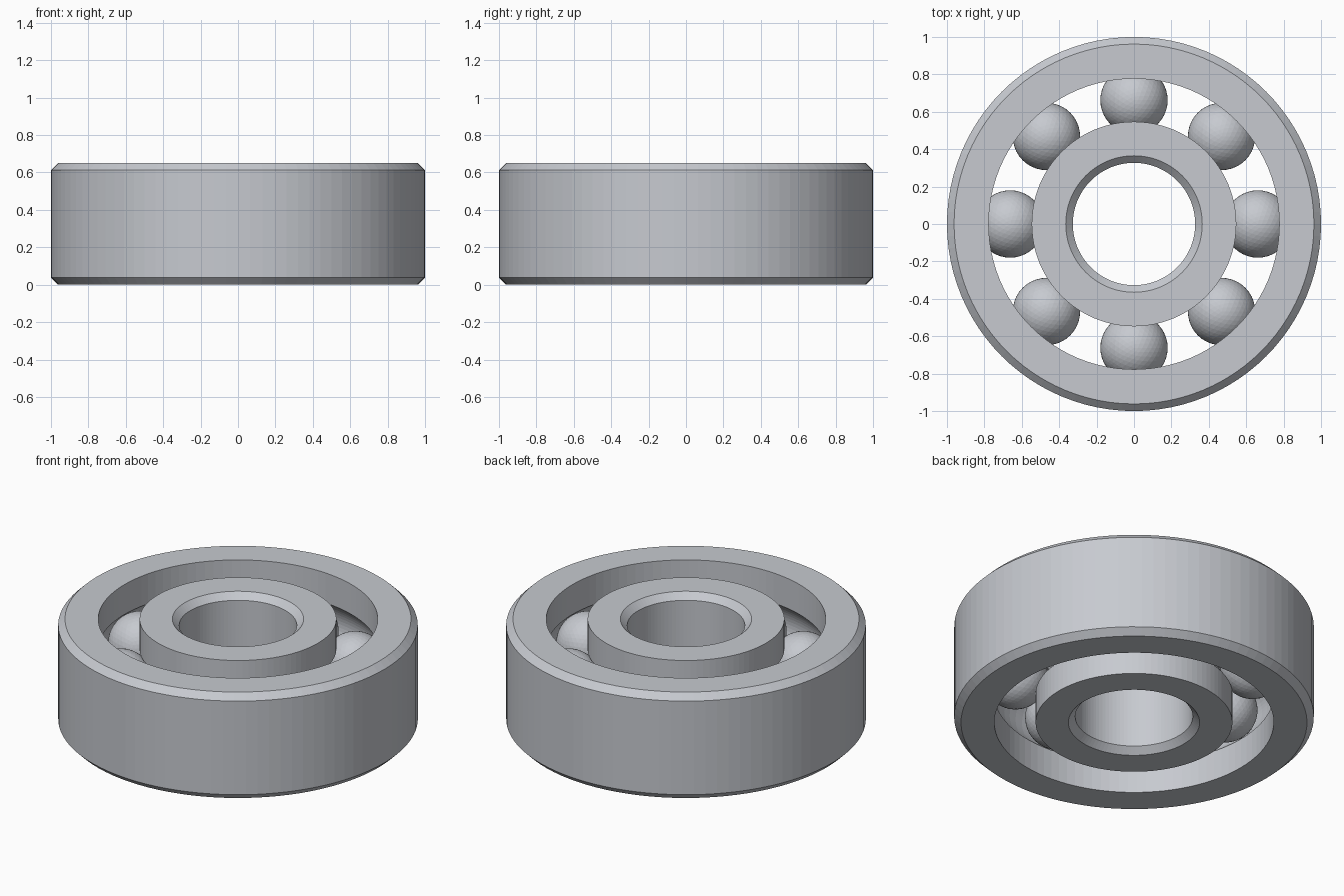
import bpy
import bmesh
from math import sin, cos, pi, acos

default_cube = bpy.data.objects.get("Cube")
if default_cube:
    bpy.data.objects.remove(default_cube, do_unlink=True)

HEIGHT = 0.65
MID = HEIGHT / 2
CHAMFER = 0.038
PITCH = 0.662        # radius of the circle of ball centres
BALL = 0.18
GROOVE = 0.182
SEGMENTS = 96
BALLS = 8

# Single brushed steel colour
steel = bpy.data.materials.new("steel_grey")
steel.use_nodes = True
colour = (0.57, 0.59, 0.63, 1)
steel.diffuse_color = colour
steel.node_tree.nodes["Principled BSDF"].inputs["Base Color"].default_value = colour


def add_object(name, bm):
    mesh = bpy.data.meshes.new(name)
    bm.to_mesh(mesh)
    bm.free()
    mesh.materials.append(steel)
    obj = bpy.data.objects.new(name, mesh)
    bpy.context.collection.objects.link(obj)
    return obj


def add_race(name, plain_radius, track_radius):
    """Lathe a ring: chamfered plain wall on one side, ball groove on the other."""
    side = 1 if track_radius > PITCH else -1
    cut = plain_radius - side * CHAMFER
    profile = [(track_radius, 0), (cut, 0), (plain_radius, CHAMFER),
               (plain_radius, HEIGHT - CHAMFER), (cut, HEIGHT), (track_radius, HEIGHT)]
    # Groove arc, from its upper lip to its lower lip
    half = acos(abs(track_radius - PITCH) / GROOVE)
    steps = 16
    for i in range(steps + 1):
        a = half - 2 * half * i / steps
        profile.append((PITCH + side * GROOVE * cos(a), MID + GROOVE * sin(a)))

    bm = bmesh.new()
    loops = []
    for s in range(SEGMENTS):
        t = 2 * pi * s / SEGMENTS
        loops.append([bm.verts.new((r * cos(t), r * sin(t), z)) for r, z in profile])
    n = len(profile)
    for s in range(SEGMENTS):
        here, there = loops[s], loops[(s + 1) % SEGMENTS]
        for i in range(n):
            j = (i + 1) % n
            bm.faces.new((here[i], there[i], there[j], here[j]))
    bmesh.ops.recalc_face_normals(bm, faces=bm.faces)
    return add_object(name, bm)


# Inner and outer rings
add_race("outer_ring", 1.0, 0.777)
add_race("inner_ring", 0.327, 0.547)

# Rolling balls evenly spaced between the rings
for k in range(BALLS):
    t = 2 * pi * k / BALLS
    bm = bmesh.new()
    bmesh.ops.create_icosphere(bm, subdivisions=4, radius=BALL)
    ball = add_object(f"ball_{k + 1}", bm)
    ball.location = (PITCH * cos(t), PITCH * sin(t), MID)
